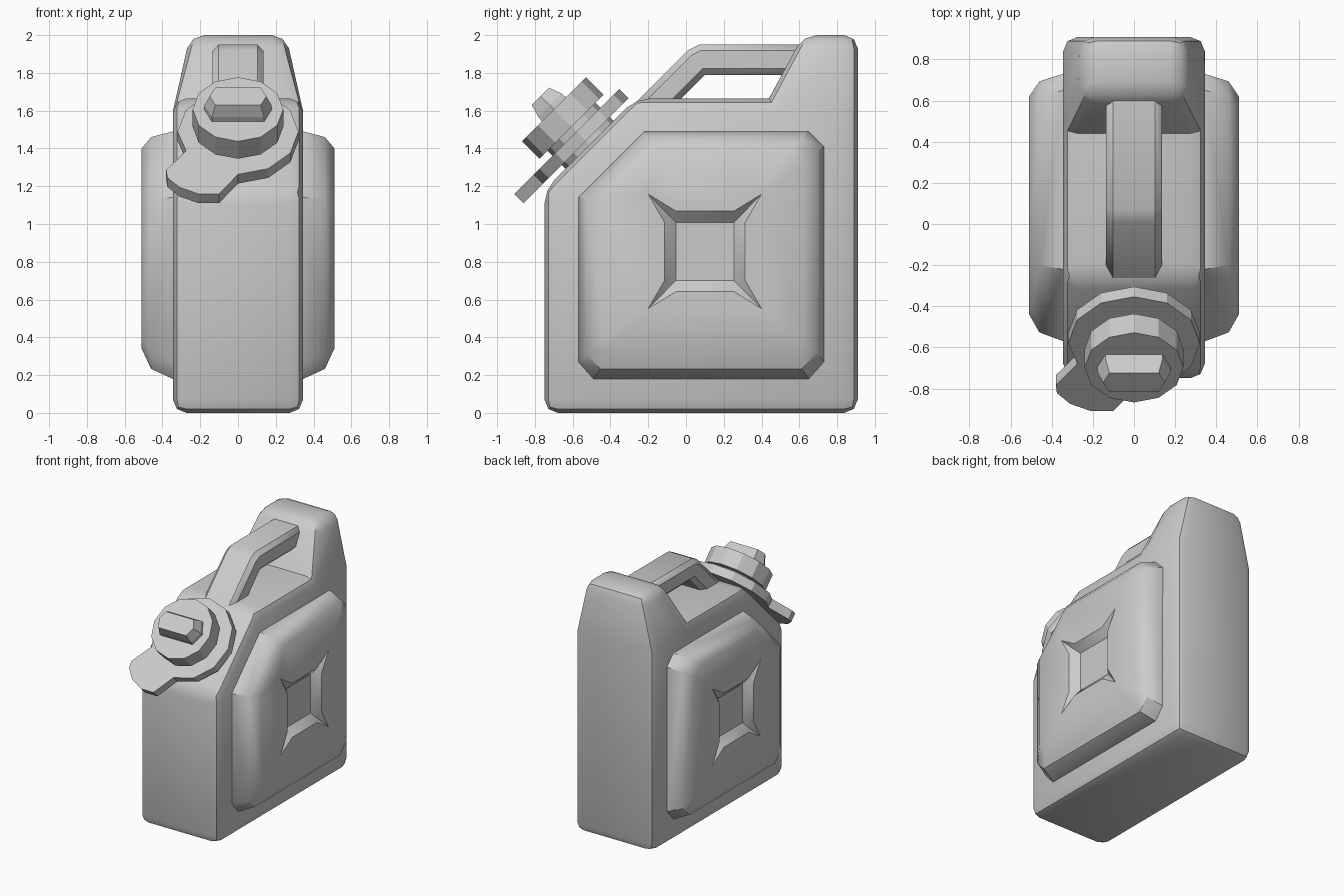
import bpy, bmesh, math
from mathutils import Vector, Matrix

if "Cube" in bpy.data.objects:
    bpy.data.objects.remove(bpy.data.objects["Cube"])

# Tilted spout frame: x across, t up the slope, a along the spout axis
S = math.sqrt(0.5)
SPOUT = Matrix(((1, 0, 0), (0, S, -S), (0, S, S))).to_4x4()


def finish(name, bm, smooth=None):
    bmesh.ops.recalc_face_normals(bm, faces=bm.faces[:])
    me = bpy.data.meshes.new(name)
    bm.to_mesh(me)
    bm.free()
    ob = bpy.data.objects.new(name, me)
    bpy.context.collection.objects.link(ob)
    if smooth:
        bpy.ops.object.select_all(action='DESELECT')
        ob.select_set(True)
        bpy.context.view_layer.objects.active = ob
        bpy.ops.object.shade_smooth_by_angle(angle=math.radians(smooth))
    return ob


def loft(bm, rings, cap_end=True):
    """Skin a stack of equal rings; returns the rings of vertices."""
    vs = [[bm.verts.new(p) for p in r] for r in rings]
    n = len(vs[0])
    for a, b in zip(vs, vs[1:]):
        for i in range(n):
            bm.faces.new((a[i], a[(i + 1) % n], b[(i + 1) % n], b[i]))
    bm.faces.new(vs[0])
    if cap_end:
        bm.faces.new(vs[-1])
    return vs


def bevel_convex(bm, width, segments, min_angle):
    bmesh.ops.recalc_face_normals(bm, faces=bm.faces[:])
    edges = [e for e in bm.edges
             if e.calc_face_angle_signed(0) > math.radians(min_angle)]
    bmesh.ops.bevel(bm, geom=edges, offset=width, segments=segments,
                    profile=0.5, affect='EDGES', clamp_overlap=True)


def spout_part(name, layers):
    """Layers are (axis position, [(x, t), ...])."""
    bm = bmesh.new()
    loft(bm, [[SPOUT @ Vector((x, t, a)) for x, t in pts] for a, pts in layers])
    return finish(name, bm)


def circle(r, n=12, t0=0.643):
    return [(r * math.sin(2 * math.pi * i / n), t0 - r * math.cos(2 * math.pi * i / n))
            for i in range(n)]


# Body: side outline with a tapered rear tower
outline = [(-.75, 0), (.91, 0), (.91, 1.58), (.91, 2), (.62, 2),
           (.44, 1.665), (-.265, 1.665), (-.75, 1.18)]
bm = bmesh.new()
sides = loft(bm, [[(s * (.25 if z > 1.9 else .345), y, z) for y, z in outline]
                  for s in (-1, 1)])
for ring in sides:
    bmesh.ops.connect_verts(bm, verts=[ring[2], ring[5]])
bevel_convex(bm, .075, 2, 25)
finish("can_body", bm, 40)

# Handle: bent bar from the shoulder to the tower
bar = [(.68, 1.95), (.07, 1.95), (.01, 1.92), (-.29, 1.62),
       (-.19, 1.50), (.10, 1.79), (.68, 1.79)]
bm = bmesh.new()
loft(bm, [[(x, y, z) for y, z in bar] for x in (-.135, .135)])
bevel_convex(bm, .032, 1, 60)
finish("handle", bm, 40)

# Side panels: raised pillow with a pinched square recess, mirrored
base = [(-.57, .27), (-.49, .18), (.65, .18), (.73, .27),
        (.73, 1.41), (.65, 1.49), (-.22, 1.49), (-.57, 1.14)]
top = [(-.44, .40), (-.38, .34), (.54, .34), (.62, .41),
       (.62, 1.33), (.55, 1.40), (-.16, 1.40), (-.44, 1.12)]
mid = [Vector(b).lerp(Vector(t), .33) for b, t in zip(base, top)]
bm = bmesh.new()
rings = loft(bm, [[(x, p[0], p[1]) for p in pts] for x, pts in
                  ((.30, base), (.345, base), (.46, mid), (.51, top))], False)
cy, cz, h = .10, .855, .153
floor, star = [], []
for sy, sz in ((-1, -1), (1, -1), (1, 1), (-1, 1)):
    floor.append(bm.verts.new((.455, cy + sy * h, cz + sz * h)))
    along_y = (cy + sy * h, cz + sz * (h + .06))
    along_z = (cy + sy * (h + .06), cz + sz * h)
    pair = (along_z, along_y) if sy * sz > 0 else (along_y, along_z)
    tip = (cy + sy * .30, cz + sz * .303)
    star.append([bm.verts.new((.51, *p)) for p in (pair[0], tip, pair[1])])
bm.faces.new(floor)
for i in range(4):
    j = (i + 1) % 4
    a, tip, b = star[i]
    bm.faces.new((a, tip, floor[i]))
    bm.faces.new((tip, b, floor[i]))
    bm.faces.new((b, star[j][0], floor[j], floor[i]))
star = [v for trio in star for v in trio]
border = []
for loop in (rings[-1], star):
    for i, v in enumerate(loop):
        w = loop[(i + 1) % len(loop)]
        border.append(bm.edges.get((v, w)) or bm.edges.new((v, w)))
bmesh.ops.triangle_fill(bm, edges=border, use_beauty=True, normal=(1, 0, 0))
panel = finish("side_panels", bm, 40)
panel.modifiers.new("Mirror", 'MIRROR').use_axis = (True, False, False)

# Spout: neck, collar with pull tab, cap and grip
spout_part("spout_neck", [(1.28, circle(.18)), (1.53, circle(.18))])
ring = circle(.32)
collar = ring[:10] + [(-.275, .50), (-.38, .355), (-.375, .30),
                      (-.31, .226), (-.21, .177), (-.10, .177)]
spout_part("collar_tab", [(1.394, collar), (1.463, collar)])
spout_part("cap", [(1.50, circle(.24)), (1.63, circle(.24))])


def grip(mid_x, end_x, lo, hi):
    m = (lo + hi) / 2
    return [(-mid_x, m), (-end_x, lo), (end_x, lo), (mid_x, m), (end_x, hi), (-end_x, hi)]


spout_part("cap_grip", [(1.60, grip(.18, .14, .55, .735)),
                        (1.66, grip(.178, .138, .555, .73)),
                        (1.73, grip(.15, .12, .575, .705))])
